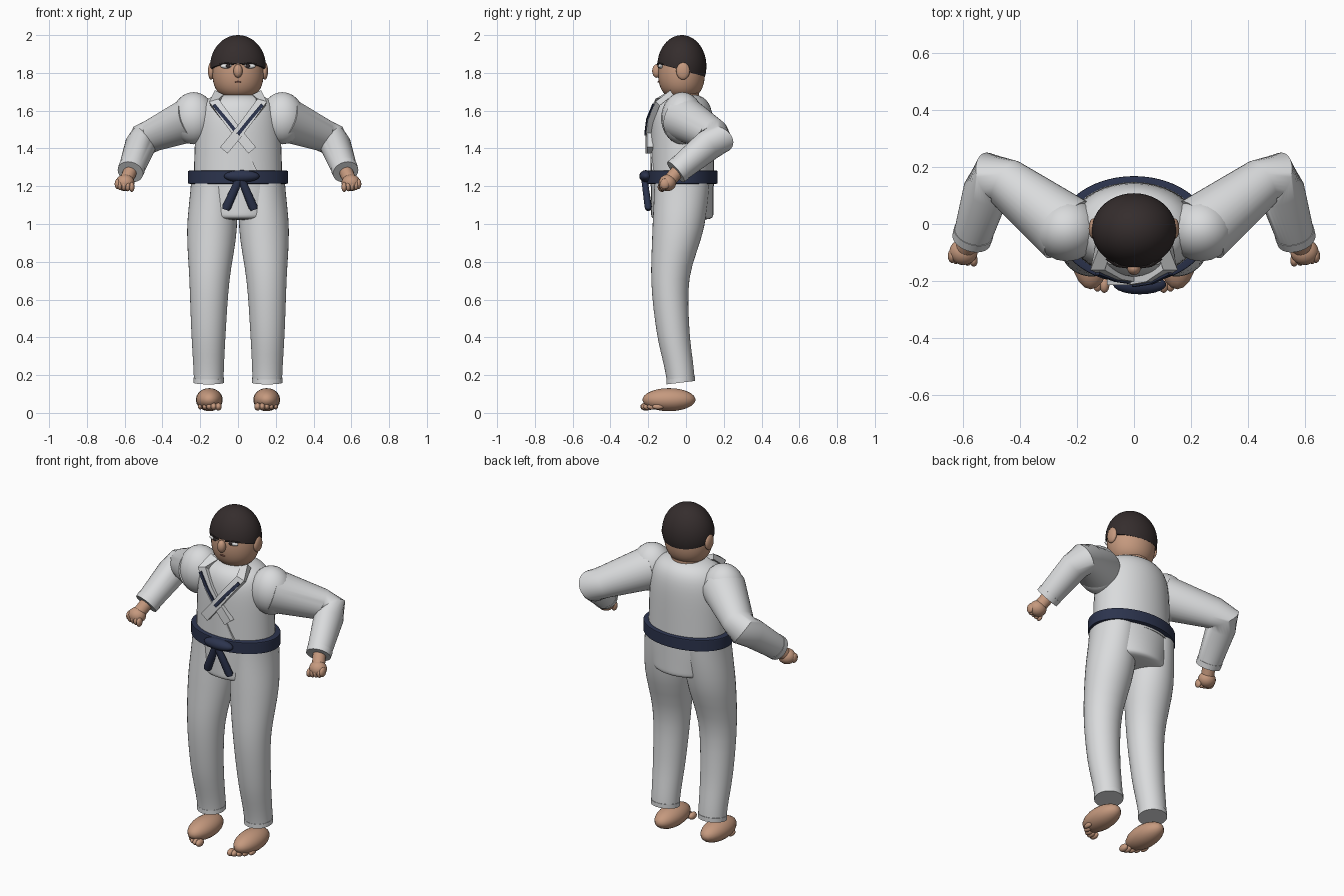
import bpy, bmesh
from math import pi, cos, sin, sqrt, radians
from mathutils import Vector, Matrix

if "Cube" in bpy.data.objects:
    bpy.data.objects.remove(bpy.data.objects["Cube"])


def material(name, red, green, blue):
    mat = bpy.data.materials.new(name)
    mat.use_nodes = True
    color = (red, green, blue, 1)
    mat.diffuse_color = color
    mat.node_tree.nodes["Principled BSDF"].inputs["Base Color"].default_value = color
    return mat


WHITE = material("cotton white", .7, .71, .72)
SKIN = material("skin", .56, .32, .21)
HAIR = material("dark hair", .035, .026, .026)
NAVY = material("navy belt", .025, .034, .075)
EYE = material("eye white", .85, .85, .85)
LIP = material("lip", .28, .11, .08)


def finish(name, bm, mat, mirror=False):
    bmesh.ops.remove_doubles(bm, verts=bm.verts, dist=.00001)
    bmesh.ops.recalc_face_normals(bm, faces=bm.faces)
    mesh = bpy.data.meshes.new(name)
    bm.to_mesh(mesh)
    bm.free()
    mesh.materials.append(mat)
    for face in mesh.polygons:
        face.use_smooth = True
    mesh.set_sharp_from_angle(angle=radians(40))
    ob = bpy.data.objects.new(name, mesh)
    bpy.context.scene.collection.objects.link(ob)
    if mirror:
        ob.modifiers.new("mirror", 'MIRROR').use_mirror_merge = False


def bridge(rings):
    """Skin a list of point rings and cap both ends."""
    bm = bmesh.new()
    loops = [[bm.verts.new(point) for point in ring] for ring in rings]
    count = len(loops[0])
    for a, b in zip(loops, loops[1:]):
        for i in range(count):
            j = (i + 1) % count
            bm.faces.new((a[i], a[j], b[j], b[i]))
    bm.faces.new(loops[0])
    bm.faces.new(loops[-1])
    return bm


def spread(values, t):
    """Smooth curve through evenly spaced values, for t from start to end."""
    last = len(values) - 1
    if not last:
        return values[0]
    i = min(int(t * last), last - 1)
    f = t * last - i
    a, b, c, d = (values[max(0, min(last, i + k))] for k in (-1, 0, 1, 2))
    return b + f / 2 * (c - a + f * (2 * a - 5 * b + 4 * c - d + f * (3 * (b - c) + d - a)))


def loft(name, mat, low, high, width, depth, y=(-.02,), x=(0,), foot=0, crown=0, tilt=0,
         mirror=False, steps=24, sides=40):
    """Stacked ellipses; foot and crown round the ends, a higher power being tighter."""
    rings = []
    for k in range(steps + 1):
        t = (1 - cos(pi * k / steps)) / 2
        size = 1
        if foot:
            size *= max(0, 1 - (1 - t) ** foot) ** .33
        if crown:
            size *= max(0, 1 - t ** crown) ** .33
        rx, ry = spread(width, t) * size, spread(depth, t) * size
        ring = []
        for i in range(sides):
            turn = 2 * pi * i / sides
            side, back = rx * cos(turn), ry * sin(turn)
            ring.append((spread(x, t) + side, spread(y, t) + back, low + (high - low) * t + tilt * back))
        rings.append(ring)
    finish(name, bridge(rings), mat, mirror)


def sweep(name, mat, path, sizes, flat=1, mirror=False, sides=24, up=(0, 0, 1)):
    """Tube along a path; four sides make a strap, flat thins it along the up direction."""
    points = [Vector(p) for p in path]
    grow, start = (sqrt(2), pi / 4) if sides == 4 else (1, 0)
    rings = []
    for i, p in enumerate(points):
        before, after = points[max(0, i - 1)], points[min(len(points) - 1, i + 1)]
        along = ((p - before).normalized() + (after - p).normalized()).normalized()
        across = along.cross(Vector(up)).normalized()
        over = across.cross(along) * flat
        size = sizes[min(i, len(sizes) - 1)] * grow
        turns = [start + 2 * pi * j / sides for j in range(sides)]
        rings.append([p + (across * cos(a) + over * sin(a)) * size for a in turns])
    finish(name, bridge(rings), mat, mirror)


def add_ball(bm, centre, radii, segments=20):
    place = Matrix.Translation(centre) @ Matrix.Diagonal((*radii, 1))
    bmesh.ops.create_uvsphere(bm, u_segments=segments, v_segments=segments * 2 // 3, radius=1, matrix=place)


def balls(name, mat, items, mirror=False):
    bm = bmesh.new()
    for centre, radii in items:
        add_ball(bm, centre, radii)
    finish(name, bm, mat, mirror)


# Head and neck
loft("head", SKIN, 1.665, 1.95, [.141], [.129], y=[-.024], foot=4.5, crown=4)
loft("neck", SKIN, 1.62, 1.74, [.09], [.083], y=[-.013])

# Hair cap, trimmed by a plane that slopes down to the nape
cap = bmesh.new()
add_ball(cap, (0, -.022, 1.835), (.148, .13, .165), 42)
bmesh.ops.bisect_plane(cap, geom=cap.verts[:] + cap.edges[:] + cap.faces[:],
                       plane_co=(0, -.15, 1.85), plane_no=(0, .28, 1), clear_inner=True)
bmesh.ops.holes_fill(cap, edges=[edge for edge in cap.edges if edge.is_boundary])
finish("hair", cap, HAIR)

# Face
balls("ears", SKIN, [((.142, -.016, 1.81), (.017, .036, .046))], mirror=True)
balls("nose", SKIN, [((0, -.155, 1.81), (.024, .024, .036))])
balls("eye_whites", EYE, [((.06, -.134, 1.836), (.034, .012, .013))], mirror=True)
balls("irises", HAIR, [((.052, -.144, 1.836), (.012, .006, .011))], mirror=True)
sweep("eyelids", HAIR, [(.022, -.152, 1.845), (.06, -.147, 1.852), (.097, -.122, 1.845)], [.004],
      mirror=True, sides=8)
balls("mouth", LIP, [((0, -.145, 1.752), (.016, .006, .004))])

# Jacket body and skirt
loft("jacket", WHITE, 1.2, 1.69, [.235, .228, .22], [.167], crown=8)
loft("jacket_skirt", WHITE, 1.02, 1.22, [.2, .235], [.165], x=[.01], foot=30)
sweep("jacket_overlap_edge", WHITE, [(.015, -.188, 1.45), (.1, -.174, 1.27)], [.006], sides=4, up=(0, 1, 0))

# Lapels cross at the chest, each carrying a navy stripe; belt tails hang below
for side, s, lift in (("left", 1, -.008), ("right", -1, 0)):
    front = lift - .19
    sweep(side + "_lapel", WHITE, [(s * .105, -.075, 1.685), (s * .125, -.15, 1.645), (s * .06, front + .01, 1.56),
                                   (0, front, 1.48), (s * -.075, front, 1.39)],
          [.026], flat=.6, sides=4, up=(0, 1, 0))
    sweep(side + "_lapel_stripe", NAVY, [(s * .128, -.172, 1.63), (s * .06, front - .007, 1.55),
                                         (0, front - .016, 1.475)], [.009], flat=.7, sides=4, up=(0, 1, 0))
    sweep(side + "_belt_tail", NAVY, [(.012, -.222, 1.25), (.01 + s * .07, -.2, 1.09), (.01 + s * .075, -.2, 1.075)],
          [.02, .024, .018], flat=.8, sides=12, up=(0, 1, 0))

# Belt and knot
loft("belt", NAVY, 1.21, 1.286, [.265], [.188], foot=60, crown=60, sides=56)
balls("belt_knot", NAVY, [((.02, -.212, 1.253), (.094, .035, .032))])

# Sleeves: rounded shoulder, bent elbow, cuff at the wrist
shoulder, wrist = Vector((.235, -.02, 1.56)), Vector((.567, -.045, 1.283))
elbow = [(.45, .145, 1.47), (.497, .166, 1.447), (.518, .115, 1.415)]
balls("shoulders", WHITE, [(shoulder, (.118, .112, .138))], mirror=True)
sweep("sleeves", WHITE, [shoulder, *elbow, wrist], [.122, .087, .088, .082, .067], mirror=True, sides=32)
down = (wrist - Vector(elbow[-1])).normalized()
sweep("sleeve_cuffs", WHITE, [wrist - down * .02, wrist + down * .012], [.071, .069], mirror=True, sides=32)

# Hands closed into loose fists
palm = Vector((.598, -.098, 1.218))
sweep("wrists", SKIN, [wrist - down * .02, palm], [.036], mirror=True)
fist = [(palm, (.05, .046, .044)), (palm + Vector((.04, -.014, -.006)), (.015, .025, .028))]
for i in range(4):
    fist.append((palm + Vector((i * .021 - .036, i * .003 - .03, i * .003 - .022)), (.014, .022, .026)))
balls("hands", SKIN, fist, mirror=True)

# Trousers
loft("trouser_legs", WHITE, .162, 1.24, [.078, .091, .106, .131, .12], [.073, .086, .101, .137, .147],
     y=[-.027, -.068, -.082, -.041, -.02], x=[.155, .156, .151, .138, .128], tilt=.12, mirror=True)
loft("trouser_hems", WHITE, .16, .185, [.081], [.076], y=[-.028], x=[.155], tilt=.12, mirror=True, steps=2)

# Bare feet with toes, the big toe innermost
balls("feet", SKIN, [((.152, -.09, .07), (.071, .14, .061))], mirror=True)
toes = []
for i in range(5):
    size = 1 - .08 * i
    toes.append(((.104 + .024 * i, -.212 + .004 * i * i, .033), (.018 * size, .03, .021 * size)))
balls("toes", SKIN, toes, mirror=True)
